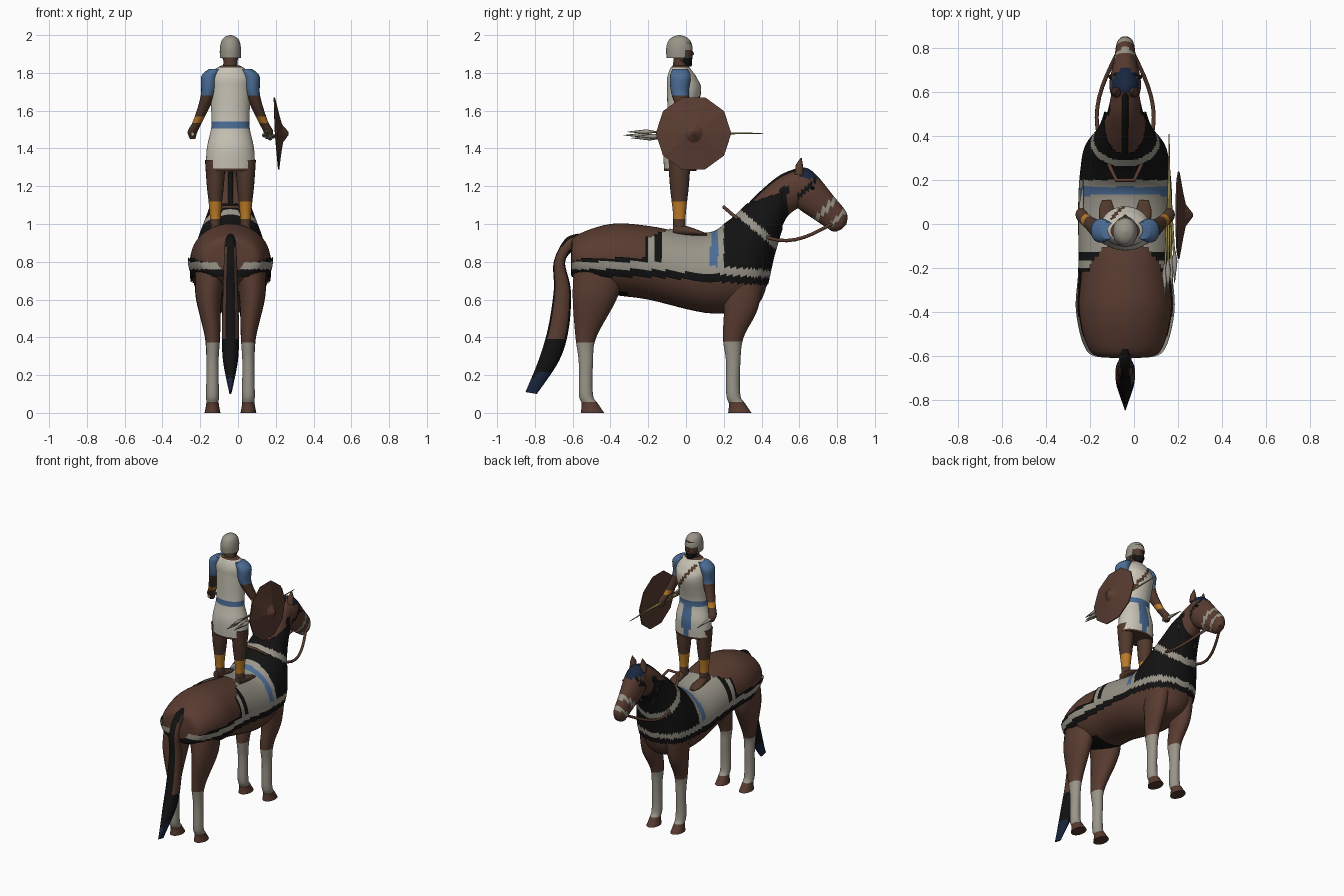
import bpy, bmesh, math
from mathutils import Vector

cube = bpy.data.objects.get("Cube")
if cube:
    bpy.data.objects.remove(cube, do_unlink=True)

CENTRE = -.04  # shared centre line of horse and rider
SIDES = {"left": 1, "right": -1}


def make_material(name, rgb):
    mat = bpy.data.materials.new(name)
    mat.use_nodes = True
    mat.diffuse_color = (*rgb, 1)
    shader = next(node for node in mat.node_tree.nodes if node.type == 'BSDF_PRINCIPLED')
    shader.inputs["Base Color"].default_value = mat.diffuse_color
    shader.inputs["Roughness"].default_value = .8
    return mat


PALETTE = {"horse brown": (.1, .045, .03), "skin brown": (.08, .04, .025),
           "linen white": (.58, .55, .47), "pale grey": (.32, .3, .25),
           "cloth blue": (.07, .15, .3), "black": (.006, .006, .006),
           "gold": (.5, .2, .02), "straw": (.33, .27, .08), "dark blue": (.01, .02, .05)}
MATERIALS = [make_material(name, rgb) for name, rgb in PALETTE.items()]
BROWN, SKIN, WHITE, GREY, BLUE, BLACK, GOLD, STRAW, NAVY = range(len(PALETTE))


def near(value, centre, half):
    return abs(value - centre) < half


def smooth_rows(rows, steps):
    """Catmull-Rom interpolation of equal-length rows."""
    result = []
    last = len(rows) - 1
    for i in range(last):
        before, start, end, after = (rows[min(last, max(0, i + k))] for k in (-1, 0, 1, 2))
        for j in range(steps):
            t = j / steps
            result.append([b + t / 2 * (c - a + t * (2 * a - 5 * b + 4 * c - d
                                                     + t * (3 * b - a - 3 * c + d)))
                           for a, b, c, d in zip(before, start, end, after)])
    return result + [rows[-1]]


def loft(name, rows, colour, segments=20, steps=6, smooth=True):
    """Skin elliptical rings (centre, u, v); colour is an index or a rule on (x, y, z)."""
    bm = bmesh.new()
    rings = []
    for row in smooth_rows(rows, steps):
        middle, u, v = Vector(row[:3]), Vector(row[3:6]), Vector(row[6:])
        angles = [math.tau * k / segments for k in range(segments)]
        rings.append([bm.verts.new(middle + u * math.cos(a) + v * math.sin(a)) for a in angles])
    for ring, following in zip(rings, rings[1:]):
        for k in range(segments):
            n = (k + 1) % segments
            bm.faces.new((ring[k], ring[n], following[n], following[k]))
    bm.faces.new(rings[0])
    bm.faces.new(rings[-1])
    bmesh.ops.recalc_face_normals(bm, faces=bm.faces)
    unwanted = []
    for face in bm.faces:
        spot = face.calc_center_median()
        index = colour(spot.x - CENTRE, spot.y, spot.z) if callable(colour) else colour
        if index is None:
            unwanted.append(face)
        else:
            face.material_index = index
        face.smooth = smooth
    bmesh.ops.delete(bm, geom=unwanted, context='FACES')
    mesh = bpy.data.meshes.new(name)
    bm.to_mesh(mesh)
    bm.free()
    for mat in MATERIALS:
        mesh.materials.append(mat)
    if smooth:
        mesh.set_sharp_from_angle(angle=math.radians(50))
    bpy.context.collection.objects.link(bpy.data.objects.new(name, mesh))


def upright(sections, x=0, grow=0):
    """Rings from y, top, bottom, half width and how far the bottom leans in y."""
    rows = []
    for y, top, bottom, width, *rest in sections:
        lean = rest[0] if rest else 0
        v = Vector((0, -lean, top - bottom)) / 2
        v += v.normalized() * grow
        rows.append((CENTRE + x, y + lean / 2, (top + bottom) / 2, width + grow, 0, 0, *v))
    return rows


def level(sections, x=0, y=0, mirror=1):
    """Rings from z, half width, half depth and optional shifts in y and x."""
    rows = []
    for z, width, depth, *shift in sections:
        dy, dx = (shift + [0, 0])[:2]
        rows.append((CENTRE + mirror * (x + dx), y + dy, z, width, 0, 0, 0, depth, 0))
    return rows


def rod(name, points, colour, segments=8):
    """Straight tapered rod through points of x, y, z and radius."""
    axis = Vector(points[-1][:3]) - Vector(points[0][:3])
    u = axis.cross(Vector((1, 0, 0))).normalized()
    v = axis.cross(u).normalized()
    loft(name, [(CENTRE + x, y, z, *(u * r), *(v * r)) for x, y, z, r in points],
         colour, segments, 1)


# Horse trunk and neck, with a blanket shell just outside it
TRUNK = [(-.61, .88, .76, .06), (-.58, .94, .7, .16), (-.4, 1, .63, .21), (-.2, .99, .6, .2),
         (.1, .94, .53, .2), (.22, 1, .54, .19, .06), (.3, 1.07, .6, .17, .1),
         (.4, 1.17, .86, .11, .07), (.5, 1.25, 1.03, .08, .03), (.6, 1.29, 1.1, .06, .02)]


def trunk_colour(x, y, z):
    groin = near(y, -.4, .1) and z < .68 and abs(x) < .1
    throat_strap = near(y, .52, .02) and z < 1.2
    return BLACK if groin or throat_strap else BROWN


def blanket_colour(x, y, z):
    height = z - .72 + .07 * max(0, y + .2)
    bare_neck = y > .51 or z > 1 + y / 3
    bare_rump = y < -.22 and z > .82
    if height < 0 or bare_neck or bare_rump:
        return None
    if near(height, .06, .02):
        return GREY
    if y > .2:
        return GREY if near(z + .86 * y, 1.3, .025) else BLACK
    if height < .08 or y < -.2 or near(y, -.15, .015):
        return BLACK
    if near(y, .15, .02):
        return BLUE
    return GREY


loft("horse_body", upright(TRUNK), trunk_colour, 48)
loft("horse_blanket", upright(TRUNK, grow=.014), blanket_colour, 96, 16)
loft("mane", upright([(y, top + .01, top - .07, .02) for y, top, *_ in TRUNK[5:]]), BLACK)


# Horse head with bridle bands and forelock
def horse_head_colour(x, y, z):
    along = y - z
    if near(y, .66, .06) and z > 1.24:
        return NAVY
    if near(along, -.34, .02) or near(along, -.23, .015):
        return GREY
    return BLACK if near(along, -.55, .015) else BROWN


loft("horse_head", upright([(.55, 1.26, 1.12, .05), (.61, 1.3, 1.07, .07), (.68, 1.27, 1.05, .07, -.04),
                            (.78, 1.15, .99, .05, -.05), (.85, 1.06, .96, .04, -.07),
                            (.85, 1, .97, .02, -.03)]), horse_head_colour, 32)
for side, s in SIDES.items():
    rod(side + "_ear", [(s * .04, .6, 1.26, .025), (s * .04, .6, 1.31, .02),
                        (s * .04, .61, 1.35, .003)], BROWN)
    rod(side + "_eye", [(s * .06, .67, 1.18, .005), (s * .065, .67, 1.19, .012),
                        (s * .06, .67, 1.2, .005)], BLACK)

# Reins: one sagging loop from the bit round the neck
reins = bpy.data.curves.new("reins", 'CURVE')
reins.dimensions = '3D'
reins.bevel_depth = .009
reins.materials.append(MATERIALS[BROWN])
strap = reins.splines.new('POLY')
COUNT = 12
strap.points.add(2 * COUNT + 1)
for i, point in enumerate(strap.points):
    s = 1 if i <= COUNT else -1
    t = (i if s > 0 else 2 * COUNT + 1 - i) / COUNT
    sag = math.sin(math.pi * t)
    point.co = (CENTRE + s * (.04 + .09 * sag), .77 - .57 * t, 1 + .09 * t - .13 * sag, 1)
bpy.context.collection.objects.link(bpy.data.objects.new("reins", reins))


# Horse legs: separate thighs, shared shins with pale socks and hooves
def horse_leg_colour(x, y, z):
    return GREY if near(z, .22, .165) else BROWN


SHIN = [(.4, .04, .055), (.27, .032, .038), (.1, .034, .037), (.05, .033, .043, .02),
        (0, .042, .062, .035)]
THIGHS = {"hind": (-.53, [(.8, .09, .13, .07), (.62, .07, .12, .05, .02)]),
          "fore": (.25, [(.75, .07, .12, .05), (.55, .055, .09, .04, .01)])}
for side, s in SIDES.items():
    for end, (y, thigh) in THIGHS.items():
        loft(f"{side}_{end}_leg", level(thigh + SHIN, .095, y, s), horse_leg_colour)


# Tail
def tail_colour(x, y, z):
    if z < .2:
        return NAVY
    return BROWN if z > .38 and abs(x) > .022 else BLACK


loft("tail", upright([(-.57, .95, .87, .025), (-.64, .92, .85, .03, .03), (-.7, .8, .79, .035, .06),
                      (-.7, .65, .65, .04, .09), (-.73, .45, .45, .045, .11),
                      (-.78, .28, .28, .04, .11), (-.85, .11, .1, .006, .06)]), tail_colour)


# Rider tunic with belt, sash and shoulder strap
def tunic_colour(x, y, z):
    strap = z > 1.56 and y > .02 and near(x, .7 * (1.72 - z), .012)
    sash = z < 1.52 and y > 0 and abs(x) < .03
    if z < 1.29 or z > 1.83 or strap:
        return SKIN
    return BLUE if sash or near(z, 1.53, .02) else WHITE


loft("tunic", level([(1.28, .13, .085), (1.4, .125, .09), (1.53, .1, .07), (1.7, .11, .09, .02),
                     (1.77, .11, .08, .01), (1.82, .08, .055), (1.84, .045, .04)], y=-.03),
     tunic_colour, 40, 12)


# Rider head, beard and open helmet
def face_colour(x, y, z):
    return BLACK if z < 1.875 and y > -.02 else SKIN


def helmet_colour(x, y, z):
    return None if z < 1.925 and y > 0 else GREY


loft("neck", level([(1.82, .04, .04), (1.89, .035, .035)], y=-.03), SKIN)
loft("rider_head", level([(1.835, .02, .02, .03), (1.86, .036, .042, .01), (1.9, .046, .054),
                          (1.96, .045, .05)], y=-.02), face_colour)
rod("nose", [(0, .03, 1.92, .003), (0, .034, 1.9, .01), (0, .03, 1.89, .005)], SKIN)
loft("helmet", level([(1.88, .056, .068), (1.93, .056, .07), (1.97, .047, .058), (1.99, .03, .036),
                      (2, .005, .005)], y=-.035), helmet_colour, 28)


# Rider arms, legs and feet
def arm_colour(x, y, z):
    if z > 1.67:
        return BLUE
    return GOLD if near(z, 1.55, .017) else SKIN


def leg_colour(x, y, z):
    return GOLD if near(z, 1.07, .05) else SKIN


ARM = [(1.82, .035, .04, 0, -.04), (1.78, .045, .055, 0, -.01), (1.68, .037, .045),
       (1.55, .026, .03, .04, .05), (1.49, .026, .03, .07, .08), (1.45, .014, .02, .08, .08)]
LEG = [(1.34, .055, .06), (1.2, .045, .05), (1.12, .036, .041), (1.04, .029, .033), (.96, .028, .034)]
FOOT = [(-.07, 1, .945, .022), (0, .99, .94, .03), (.06, .97, .94, .035), (.11, .95, .94, .02)]
for side, s in SIDES.items():
    loft(side + "_arm", level(ARM, .12, -.03, s), arm_colour)
    loft(side + "_leg", level(LEG, .08, -.035, s), leg_colour)
    loft(side + "_foot", upright(FOOT, s * .085), SKIN)

# Ten-sided shield, slightly tilted, with a pointed boss
SHIELD = [(.195, .03), (.2, .2), (.207, .2), (.225, .1), (.236, .05), (.268, .008)]
loft("shield", [(x, .04, 1.48, 0, r, 0, -.06 * r, 0, r) for x, r in SHIELD], BROWN, 10, 1, False)

# Javelin bundle in one hand, dagger in the other
for i in range(4):
    x, z, tail = .18 + .015 * i, 1.47 + .02 * math.sin(2 * i), -.33 + .02 * i
    rod("javelin_shaft", [(x, tail + .1, z, .005), (.2, .2, 1.48, .006),
                          (.2, .41, 1.48, .002)], STRAW)
    rod("javelin_head", [(x, tail + .15, z, .004), (x, tail + .1, z, .013),
                         (x, tail, z, .001)], GREY)
rod("dagger", [(-.2, .01, 1.475, .01), (-.2, .07, 1.47, .012), (-.19, .2, 1.455, .002)], GREY)
